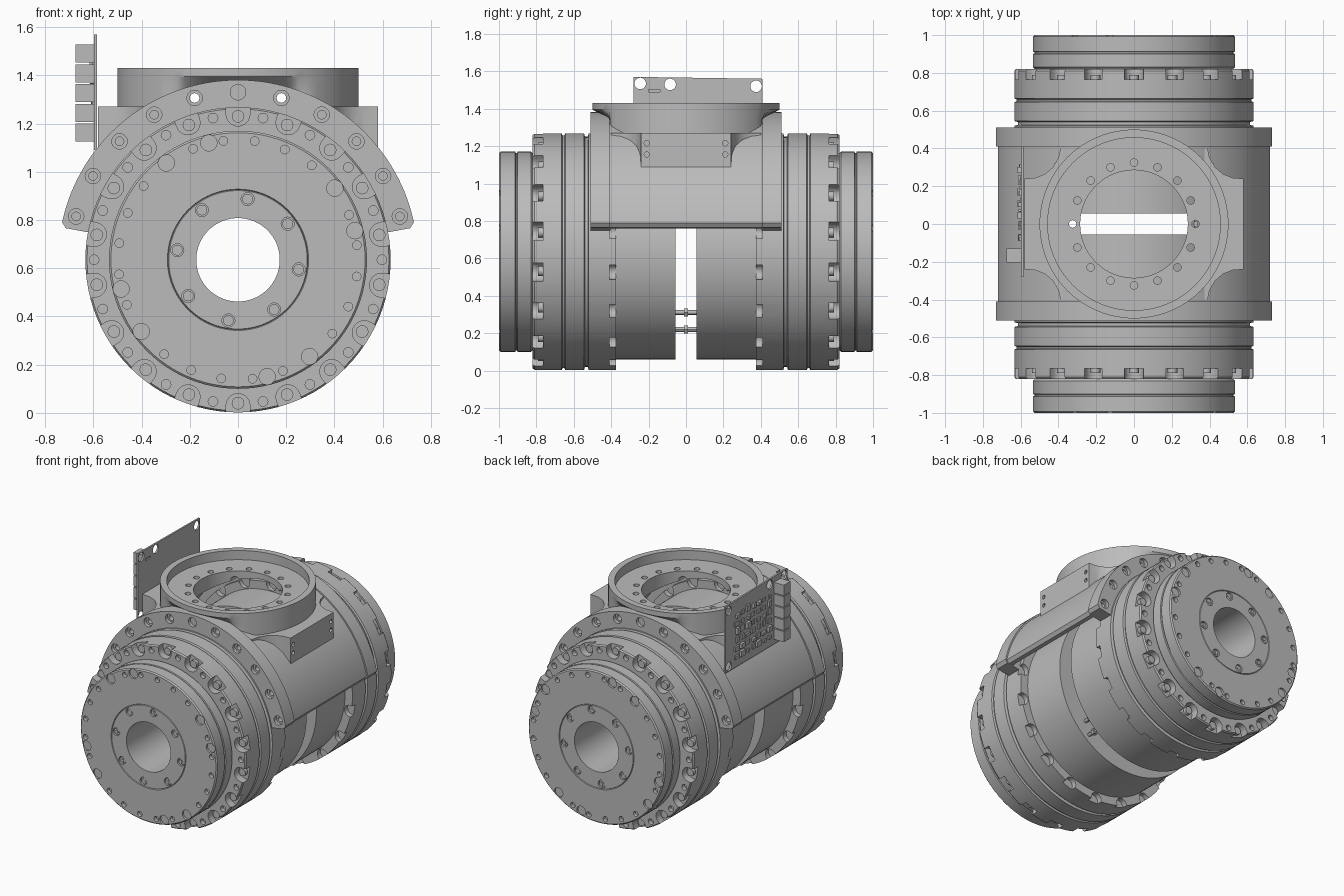
import bpy, bmesh, random
from math import sin, cos, radians, pi
from mathutils import Vector

if "Cube" in bpy.data.objects:
    bpy.data.objects.remove(bpy.data.objects["Cube"], do_unlink=True)

AXIS = 0.635  # height of the drive axis
grey = bpy.data.materials.new("machined grey")
grey.use_nodes = True
grey.diffuse_color = (0.5, 0.5, 0.5, 1)
grey.node_tree.nodes["Principled BSDF"].inputs["Base Color"].default_value = (0.5, 0.5, 0.5, 1)


def along_y(u, v, w):
    return Vector((u, w, v + AXIS))


def along_z(u, v, w):
    return Vector((u, v, w))


def along_x(u, v, w):
    return Vector((w, u, v))


def circle(r, cx=0, cy=0, n=20):
    return [(cx + r * cos(2 * pi * i / n), cy + r * sin(2 * pi * i / n)) for i in range(n)]


def polar(r, deg):
    return r * cos(radians(deg)), r * sin(radians(deg))


def prism(bm, pts, a, b, place):
    """Extrude a 2D outline from a to b."""
    lo = [bm.verts.new(place(u, v, a)) for u, v in pts]
    hi = [bm.verts.new(place(u, v, b)) for u, v in pts]
    bm.faces.new(lo)
    bm.faces.new(hi)
    for i in range(len(pts)):
        j = (i + 1) % len(pts)
        bm.faces.new((lo[i], lo[j], hi[j], hi[i]))


def lathe(bm, profile, place, n=96):
    """Revolve a closed (radius, height) profile."""
    rings = [[bm.verts.new(place(u, v, h)) for u, v in circle(r, n=n)] for r, h in profile]
    for k, ring in enumerate(rings):
        nxt = rings[(k + 1) % len(rings)]
        for i in range(n):
            j = (i + 1) % n
            bm.faces.new((ring[i], ring[j], nxt[j], nxt[i]))


def finish(bm, name):
    bmesh.ops.recalc_face_normals(bm, faces=bm.faces)
    mesh = bpy.data.meshes.new(name)
    bm.to_mesh(mesh)
    bm.free()
    mesh.materials.append(grey)
    obj = bpy.data.objects.new(name, mesh)
    bpy.context.scene.collection.objects.link(obj)
    return obj


def solid(name, *parts):
    """One object from several (outline, start, end, placement) prisms."""
    bm = bmesh.new()
    for part in parts:
        prism(bm, *part)
    return finish(bm, name)


def combine(obj, other, op="DIFFERENCE"):
    mod = obj.modifiers.new("cut", "BOOLEAN")
    mod.object, mod.operation, mod.solver = other, op, "EXACT"
    graph = bpy.context.evaluated_depsgraph_get()
    mesh = bpy.data.meshes.new_from_object(obj.evaluated_get(graph))
    obj.modifiers.clear()
    obj.data = mesh
    bpy.data.objects.remove(other, do_unlink=True)


def mirrored(obj, name):
    bm = bmesh.new()
    bm.from_mesh(obj.data)
    for v in bm.verts:
        v.co.y *= -1
    bmesh.ops.reverse_faces(bm, faces=bm.faces)
    mesh = bpy.data.meshes.new(name)
    bm.to_mesh(mesh)
    bm.free()
    mesh.materials.append(grey)
    copy = bpy.data.objects.new(name, mesh)
    bpy.context.scene.collection.objects.link(copy)


def pocket(deg, half, centre):
    """U-shaped notch outline, open to the rim."""
    pts = [(half * cos(radians(t)), centre + half * sin(radians(t))) for t in range(180, 361, 20)]
    pts += [(half, 0.68), (-half, 0.68)]
    s, c = sin(radians(deg)), cos(radians(deg))
    return [(u * c + v * s, v * c - u * s) for u, v in pts]


# Front drive: motor, notched housing ring and output flange
bm = bmesh.new()
lathe(bm, [(r, -d) for r, d in [
    (0.173, 0.055), (0.575, 0.055), (0.575, 0.375), (0.633, 0.375), (0.633, 0.52),
    (0.615, 0.525), (0.615, 0.54), (0.633, 0.545), (0.633, 0.645), (0.622, 0.65),
    (0.622, 0.66), (0.633, 0.665), (0.633, 0.81), (0.626, 0.82), (0.525, 0.82),
    (0.535, 0.83), (0.535, 0.9), (0.528, 0.903), (0.528, 0.91), (0.535, 0.913),
    (0.535, 0.992), (0.527, 1.0), (0.293, 1.0), (0.29, 0.995), (0.287, 1.0), (0.173, 1.0)]],
    along_y)
drive = finish(bm, "front_drive")

# Notches at both ends of the ring and all the bolt holes
cuts = []
large = [a + 90 * k for k in range(4) for a in (14, 36.5)]
for k in range(18):
    cuts.append((pocket(20 * k, 0.05, 0.605), -0.84, -0.765, along_y))
    cuts.append((pocket(20 * k, 0.04, 0.62), -0.41, -0.36, along_y))
    cuts.append((circle(0.02, *polar(0.597, 20 * k), 16), -0.83, -0.79, along_y))
for a in large:
    cuts.append((circle(0.034, *polar(0.5, a)), -1.02, -0.985, along_y))
for k in range(24):
    a = 7 + 15 * k
    if min(abs(a - b) for b in large) > 5:
        cuts.append((circle(0.018, *polar(0.497, a), 16), -1.02, -0.975, along_y))
screw_spots = [polar(0.255, 36 + 45 * k) for k in range(8)]
for x, z in screw_spots:
    cuts.append((circle(0.027, x, z), -1.02, -0.985, along_y))
combine(drive, solid("drive_cutter", *cuts))
mirrored(drive, "back_drive")

# Screws: cross-head in the hub, round heads in the notches
parts = []
for x, z in screw_spots:
    parts.append((circle(0.022, x, z), -0.993, -0.98, along_y))
    for w, h in ((0.014, 0.004), (0.004, 0.014)):
        box = [(x - w, z - h), (x + w, z - h), (x + w, z + h), (x - w, z + h)]
        parts.append((box, -0.996, -0.99, along_y))
for k in range(18):
    parts.append((circle(0.026, *polar(0.595, 90 + 20 * k), 16), -0.79, -0.76, along_y))
screws = solid("front_screws", *parts)
mirrored(screws, "back_screws")


# Saddle housing: arched shell with a bolting flange at each end
def arch(r):
    outer = [(r - 0.02, 10.4)] + [(r, 12 + 2 * k) for k in range(79)] + [(r - 0.02, 169.6)]
    inner = [(0.632, 169.6 - 1.99 * k) for k in range(81)]
    return [polar(*p) for p in outer + inner]


saddle = solid("saddle_housing", (arch(0.736), -0.42, 0.42, along_y))
for side in (-1, 1):
    combine(saddle, solid("flange", (arch(0.746), side * 0.41, side * 0.51, along_y)), "UNION")

# Side blocks with concave flanks
corner = [(0.58, 0.24), (0.52, 0.245), (0.47, 0.265), (0.43, 0.3), (0.4, 0.35), (0.39, 0.4)]
right_side = [(x, -y) for x, y in reversed(corner)] + corner
outline = right_side + [(-x, -y) for x, y in right_side]
combine(saddle, solid("side_blocks", (outline, 0.95, 1.27, along_z)), "UNION")

# Round neck, narrowed between the flanges and flaring to a rim
bm = bmesh.new()
lathe(bm, [(0.2, 1.1), (0.5, 1.1), (0.5, 1.34), (0.5, 1.395), (0.5, 1.43), (0.2, 1.43)], along_z)
for v in bm.verts:
    if v.co.z < 1.36:
        v.co.y = max(-0.405, min(0.405, v.co.y))
combine(saddle, finish(bm, "neck"), "UNION")

# Hollow interior, top opening with a ledge, and bolt holes
combine(saddle, solid("interior", (circle(0.69, n=96), -0.405, 0.405, along_y)))
combine(saddle, solid("recess", (circle(0.457, n=96), 1.365, 1.6, along_z)))
combine(saddle, solid("opening", (circle(0.285, n=96), 1.0, 1.6, along_z)))
cuts = [(circle(0.02, *polar(0.325, 22.5 * k), 16), 1.2, 1.4, along_z) for k in range(16)]
bores = []
for k in range(-5, 6):
    spot = polar(0.695, 90 + 15 * k)
    for side in (-1, 1):
        cuts.append((circle(0.032, *spot), side * 0.53, side * 0.485, along_y))
        if abs(k) > 1:
            bores.append((circle(0.018, *spot, 16), side * 0.5, side * 0.45, along_y))
    if abs(k) == 1:
        bores.append((circle(0.02, *spot, 16), -0.5, 0.5, along_y))
for side in (-1, 1):
    for y in (-0.21, 0.21):
        for z in (1.155, 1.215):
            cuts.append((circle(0.014, y, z, 12), side * 0.56, side * 0.6, along_x))
combine(saddle, solid("bolt_cutter", *cuts))
combine(saddle, solid("bore_cutter", *bores))

# Spacer pins with hex collars in the gap between the motors
parts = []
for x, z in ((0.36, 0.31), (0.33, 0.22)):
    parts.append((circle(0.013, x, z - AXIS, 12), -0.06, 0.06, along_y))
    parts.append((circle(0.024, x, z - AXIS, 6), -0.012, 0.012, along_y))
solid("spacer_pins", *parts)


# Circuit board with mounting holes, connectors and small components
def rect(y0, y1, z0, z1):
    return [(y0, z0), (y1, z0), (y1, z1), (y0, z1)]


board = solid("circuit_board",
              ([(-0.28, 1.09), (0.41, 1.09), (0.41, 1.56), (-0.28, 1.57)], -0.597, -0.585, along_x))
holes = [(circle(0.031, y, z), -0.62, -0.57, along_x)
         for y, z in ((-0.245, 1.535), (-0.085, 1.53), (0.375, 1.52), (-0.245, 1.125), (0.375, 1.125))]
holes.append((rect(-0.2, -0.14, 1.488, 1.503), -0.62, -0.57, along_x))
combine(board, solid("board_cutter", *holes))

solid("connectors", *[(rect(-0.205, -0.13, 1.125 + 0.082 * k, 1.2 + 0.082 * k), -0.675, -0.595, along_x)
                      for k in range(5)])

random.seed(4)
chips = []
for row in range(6):
    for col in range(7):
        y, z = -0.09 + 0.06 * col, 1.15 + 0.058 * row
        w, h = random.uniform(0.02, 0.048), random.uniform(0.018, 0.045)
        chips.append((rect(y, y + w, z, z + h), -0.597 - random.uniform(0.006, 0.02), -0.595, along_x))
solid("board_components", *chips)

# Smooth round surfaces, keep machined edges sharp
for obj in bpy.context.scene.objects:
    if obj.type == "MESH":
        obj.data.materials.clear()
        obj.data.materials.append(grey)
        for face in obj.data.polygons:
            face.material_index = 0
        bpy.ops.object.select_all(action="DESELECT")
        obj.select_set(True)
        bpy.context.view_layer.objects.active = obj
        bpy.ops.object.shade_smooth_by_angle(angle=radians(30))
